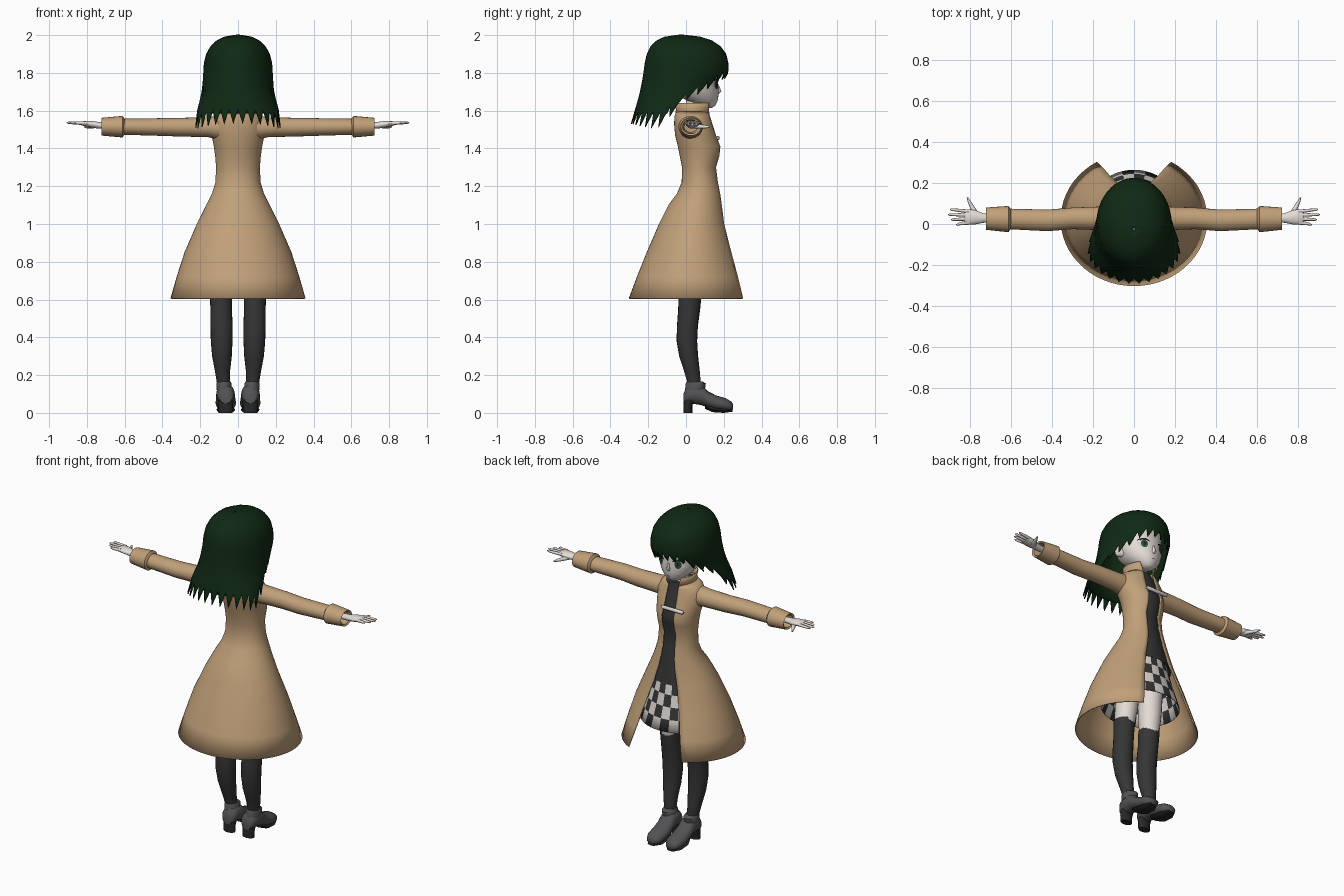
import bpy, bmesh
from math import sin, cos, pi, acos, sqrt

if "Cube" in bpy.data.objects:
    bpy.data.objects.remove(bpy.data.objects["Cube"], do_unlink=True)


def material(name, r, g, b):
    m = bpy.data.materials.new(name)
    m.use_nodes = True
    m.diffuse_color = (r, g, b, 1)
    m.node_tree.nodes["Principled BSDF"].inputs["Base Color"].default_value = (r, g, b, 1)
    m.node_tree.nodes["Principled BSDF"].inputs["Roughness"].default_value = 0.8
    return m


TAN = material("tan cloth", .53, .35, .19)
SKIN = material("pale skin", .77, .71, .67)
HAIR = material("dark green hair", .005, .022, .007)
KNIT = material("charcoal knit", .036, .036, .037)
SHOE = material("grey leather", .085, .085, .09)
BLACK = material("black", .02, .02, .02)
WHITE = material("off white", .72, .67, .63)
IRIS = material("green iris", .02, .09, .04)


def lerp(keys, t):
    """Interpolate the rows of a table whose first column is ascending."""
    for a, b in zip(keys, keys[1:]):
        if t <= b[0]:
            f = max(0, (t - a[0]) / (b[0] - a[0]))
            return [p + (q - p) * f for p, q in zip(a, b)]
    return list(keys[-1])


def skin_rows(name, rows, mats, closed=True, caps=False, mirror=False, thick=0, rule=None, angle=50):
    """Join rows of points into one surface."""
    bm = bmesh.new()
    grid = [[bm.verts.new(p) for p in row] for row in rows]
    n = len(rows[0])
    for j in range(len(grid) - 1):
        for i in range(n if closed else n - 1):
            k = (i + 1) % n
            f = bm.faces.new((grid[j][i], grid[j][k], grid[j + 1][k], grid[j + 1][i]))
            f.material_index = rule(i, j) if rule else 0
    if caps:
        bm.faces.new(grid[0])
        bm.faces.new(grid[-1])
    bmesh.ops.recalc_face_normals(bm, faces=bm.faces)
    return finish(name, bm, mats, mirror, thick, angle)


def finish(name, bm, mats, mirror=False, thick=0, angle=50):
    me = bpy.data.meshes.new(name)
    bm.to_mesh(me)
    bm.free()
    ob = bpy.data.objects.new(name, me)
    bpy.context.collection.objects.link(ob)
    for m in mats:
        me.materials.append(m)
    if mirror:
        ob.modifiers.new("both sides", 'MIRROR')
    if thick:
        s = ob.modifiers.new("thickness", 'SOLIDIFY')
        s.thickness, s.offset = thick, 0
    bpy.ops.object.select_all(action='DESELECT')
    bpy.context.view_layer.objects.active = ob
    ob.select_set(True)
    bpy.ops.object.shade_smooth_by_angle(angle=angle * pi / 180)
    return ob


def tube(name, rings, mat, axis='z', segs=20, mirror=False, caps=True):
    """Oval rings along an axis: (position, low a, high a, low b, high b)."""
    rows = []
    for t, a0, a1, b0, b1 in rings:
        row = []
        for i in range(segs):
            w = 2 * pi * i / segs
            a = (a0 + a1) / 2 + (a1 - a0) / 2 * cos(w)
            b = (b0 + b1) / 2 + (b1 - b0) / 2 * sin(w)
            row.append({'x': (t, a, b), 'y': (a, t, b), 'z': (a, b, t)}[axis])
        rows.append(row)
    return skin_rows(name, rows, [mat], caps=caps, mirror=mirror)


def oval(z, hx, yb, yf, w):
    return (hx * cos(w), (yb + yf) / 2 + (yf - yb) / 2 * sin(w), z)


def front_y(rings, x, z):
    """Front surface of a stack of ovals."""
    _, hx, yb, yf = lerp(rings, z)[:4]
    return (yb + yf) / 2 + (yf - yb) / 2 * sqrt(max(0, 1 - (x / hx) ** 2))


# Coat body, open down the front: height, half width, back, front, half gap
coat = [(.605, .355, -.30, .345, .18), (.72, .322, -.257, .305, .15), (.85, .28, -.205, .26, .12),
        (1, .215, -.14, .212, .08), (1.1, .165, -.09, .195, .055), (1.16, .135, -.045, .185, .045),
        (1.22, .117, -.02, .172, .04), (1.3, .113, -.018, .162, .04), (1.36, .118, -.03, .18, .04),
        (1.41, .125, -.04, .185, .04), (1.47, .137, -.055, .16, .038), (1.53, .142, -.06, .14, .036),
        (1.57, .122, -.058, .128, .034), (1.595, .08, -.05, .125, .034)]
collar = [(1.575, .085, -.055, .128, .03), (1.61, .078, -.05, .132, .04), (1.64, .084, -.06, .145, .055)]


def open_wrap(name, rings, segs=48):
    rows = []
    for z, hx, yb, yf, gap in rings:
        start = acos(gap / hx)
        rows.append([oval(z, hx, yb, yf, start - (pi + 2 * start) * i / segs) for i in range(segs + 1)])
    skin_rows(name, rows, [TAN], closed=False, thick=.006, angle=70)


open_wrap("coat_body", coat)
open_wrap("coat_collar", collar)

# Sleeves with turned-back cuffs
tube("sleeves", [(.10, -.035, .09, 1.445, 1.575), (.16, -.03, .085, 1.46, 1.565),
                 (.3, -.025, .08, 1.463, 1.562), (.42, -.035, .07, 1.467, 1.56),
                 (.62, -.025, .075, 1.473, 1.557)], TAN, 'x', 24, True)
tube("cuffs", [(.6, -.022, .072, 1.475, 1.557), (.612, -.04, .088, 1.458, 1.572),
               (.722, -.028, .08, 1.468, 1.562), (.716, -.018, .07, 1.478, 1.552),
               (.66, -.01, .06, 1.485, 1.545)], TAN, 'x', 24, True)

# Shirt, neck fastening and checked skirt
tube("shirt", [(z, -hx + .016, hx - .016, yb + .016, yf - .016)
               for z, hx, yb, yf, gap in coat if z >= 1], KNIT, segs=32)
tube("toggle", [(x, .157 + e, .179 - e, 1.444 + e, 1.466 - e)
                for x, e in ((-.1, .005), (-.09, 0), (.04, 0), (.05, .005))], WHITE, 'x', 10)
skirt = [(.74, .225, -.15, .262), (.9, .175, -.085, .215), (1.08, .125, -.03, .175)]
rows = [[oval(*lerp(skirt, .74 + .34 * j / 5), 2 * pi * i / 48) for i in range(48)] for j in range(6)]
skin_rows("checked_skirt", rows, [KNIT, WHITE], thick=.005,
          rule=lambda i, j: (i // 2 + j) % 2)

# Legs: bare thighs above stockings
tube("thighs", [(.6, .037, .143, -.033, .079), (.72, .02, .15, -.03, .1),
                (.9, .01, .15, -.02, .12)], SKIN, mirror=True)
tube("stockings", [(.1, .045, .105, .01, .075), (.16, .043, .112, .008, .078), (.22, .042, .122, -.01, .073),
                   (.3, .033, .137, -.036, .064), (.38, .029, .144, -.05, .059),
                   (.46, .028, .146, -.048, .063), (.54, .032, .146, -.042, .074),
                   (.635, .031, .149, -.038, .084)], KNIT, mirror=True)

# Shoes with block heels and soles
tube("shoes", [(-.014, .035, .095, .05, .10), (.002, .022, .108, .045, .14), (.04, .018, .114, .048, .155),
               (.085, .016, .116, .04, .148), (.115, .014, .117, .028, .115), (.16, .01, .119, .014, .092),
               (.21, .014, .115, .008, .078), (.24, .03, .1, .01, .06), (.25, .05, .08, .02, .045)],
     SHOE, 'y', mirror=True)
tube("shoe_collars", [(.12, .032, .113, -.005, .1), (.155, .034, .115, -.002, .105),
                      (.165, .04, .11, .005, .09)], SHOE, mirror=True)
tube("heels", [(0, .028, .102, -.014, .034), (.04, .026, .104, -.014, .034),
               (.07, .024, .106, -.012, .045)], BLACK, segs=12, mirror=True)
tube("soles", [(.1, .03, .1, .022, .05), (.14, .016, .114, .004, .035), (.2, .016, .112, 0, .025),
               (.245, .04, .09, .006, .02)], BLACK, 'y', 12, True)

# Hands
tube("palms", [(.66, .008, .044, 1.505, 1.535), (.735, .006, .052, 1.504, 1.54),
               (.775, -.002, .068, 1.51, 1.546), (.815, -.004, .072, 1.518, 1.546),
               (.828, .002, .066, 1.522, 1.54)], SKIN, 'x', 14, True)
for k, (finger, tip) in enumerate([("little", .868), ("ring", .892), ("middle", .907), ("index", .898)]):
    y = .006 + .0185 * k
    d = (k - 1.5) * .006
    tube(finger + "_fingers", [(.805, y - .009, y + .009, 1.523, 1.543),
                               (.85, y + d / 2 - .008, y + d / 2 + .008, 1.526, 1.543),
                               (tip - .008, y + d - .006, y + d + .006, 1.53, 1.542),
                               (tip, y + d - .002, y + d + .002, 1.534, 1.538)], SKIN, 'x', 8, True)
tube("thumbs", [(.035, .745, .785, 1.506, 1.532), (.07, .768, .796, 1.505, 1.528),
                (.105, .792, .81, 1.506, 1.524), (.128, .808, .816, 1.511, 1.519)], SKIN, 'y', 8, True)

# Head, neck, nose and ears
head = [(1.613, .02, .09, .135), (1.625, .042, .06, .153), (1.65, .072, .01, .166), (1.68, .1, -.04, .172),
        (1.72, .122, -.075, .172), (1.77, .134, -.095, .168), (1.85, .136, -.1, .162),
        (1.92, .11, -.08, .13), (1.955, .05, -.03, .07)]
tube("head", [(z, -hx, hx, yb, yf) for z, hx, yb, yf in head], SKIN, segs=32)
tube("neck", [(1.52, -.055, .055, -.02, .1), (1.58, -.042, .042, .0, .09), (1.68, -.042, .042, .0, .09)], SKIN)
tube("nose", [(1.688, -.008, .008, .155, .172), (1.702, -.011, .011, .155, .187),
              (1.74, -.006, .006, .155, .173)], SKIN, segs=8)
tube("ears", [(.11, .0, .05, 1.69, 1.75), (.135, -.005, .045, 1.69, 1.76),
              (.145, .005, .035, 1.70, 1.75)], SKIN, 'x', 12, True)


def face_patch(name, cx, cz, hw, hh, lift, mat, arch=0, mirror=True):
    """Thin oval patch that follows the face."""
    bm = bmesh.new()

    def vert(u, v):
        x, z = cx + hw * u, cz + hh * v - arch * u * u
        return bm.verts.new((x, front_y(head, x, z) + lift, z))
    middle = vert(0, 0)
    rim = [vert(cos(pi * i / 10), sin(pi * i / 10)) for i in range(20)]
    for i in range(20):
        bm.faces.new((middle, rim[i - 1], rim[i]))
    bmesh.ops.recalc_face_normals(bm, faces=bm.faces)
    if sum(f.normal.y for f in bm.faces) < 0:
        bmesh.ops.reverse_faces(bm, faces=bm.faces)
    finish(name, bm, [mat], mirror)


# Painted face details
face_patch("eye_whites", .06, 1.738, .03, .026, .003, WHITE)
face_patch("irises", .058, 1.738, .018, .025, .005, IRIS)
face_patch("pupils", .058, 1.738, .008, .013, .007, BLACK)
face_patch("upper_lashes", .061, 1.766, .034, .006, .008, BLACK, arch=.012)
face_patch("mouth", 0, 1.657, .014, .002, .003, BLACK, mirror=False)

# Hair: one shell whose ragged hem drops from the fringe to the long back
shell = [(1.5, .226, -.30, .04), (1.6, .214, -.268, .08), (1.7, .187, -.24, .165), (1.8, .181, -.222, .222),
         (1.85, .178, -.216, .222), (1.9, .166, -.205, .21), (1.94, .143, -.185, .18), (1.97, .112, -.155, .135),
         (1.99, .068, -.11, .07), (2, .004, -.03, -.02)]
hem = [(-1, 1.53, .08), (-.15, 1.5, .09), (.1, 1.56, .08), (.3, 1.655, .06), (.65, 1.7, .05),
       (.85, 1.755, .05), (1, 1.77, .045)]
COLS, ROWS = 112, 18
rows = []
for j in range(ROWS + 1):
    row = []
    for i in range(COLS):
        w = 2 * pi * i / COLS
        _, low, depth = lerp(hem, sin(w))
        low += depth * abs(i % 4 - 2) / 2
        z = 2 - (2 - low) * (j / ROWS) ** 1.6
        row.append(oval(*lerp(shell, z), w))
    rows.append(row)
skin_rows("hair", rows, [HAIR], thick=.006, angle=80)

# Inner layer of back hair fills the gaps between the locks
rows = [[oval(z, hx - .014, yb + .014, yf - .014, pi + pi * i / 30) for i in range(31)]
        for z, hx, yb, yf in [lerp(shell, 1.585 + .06 * j) for j in range(6)]]
skin_rows("inner_back_hair", rows, [HAIR], closed=False, thick=.004)
